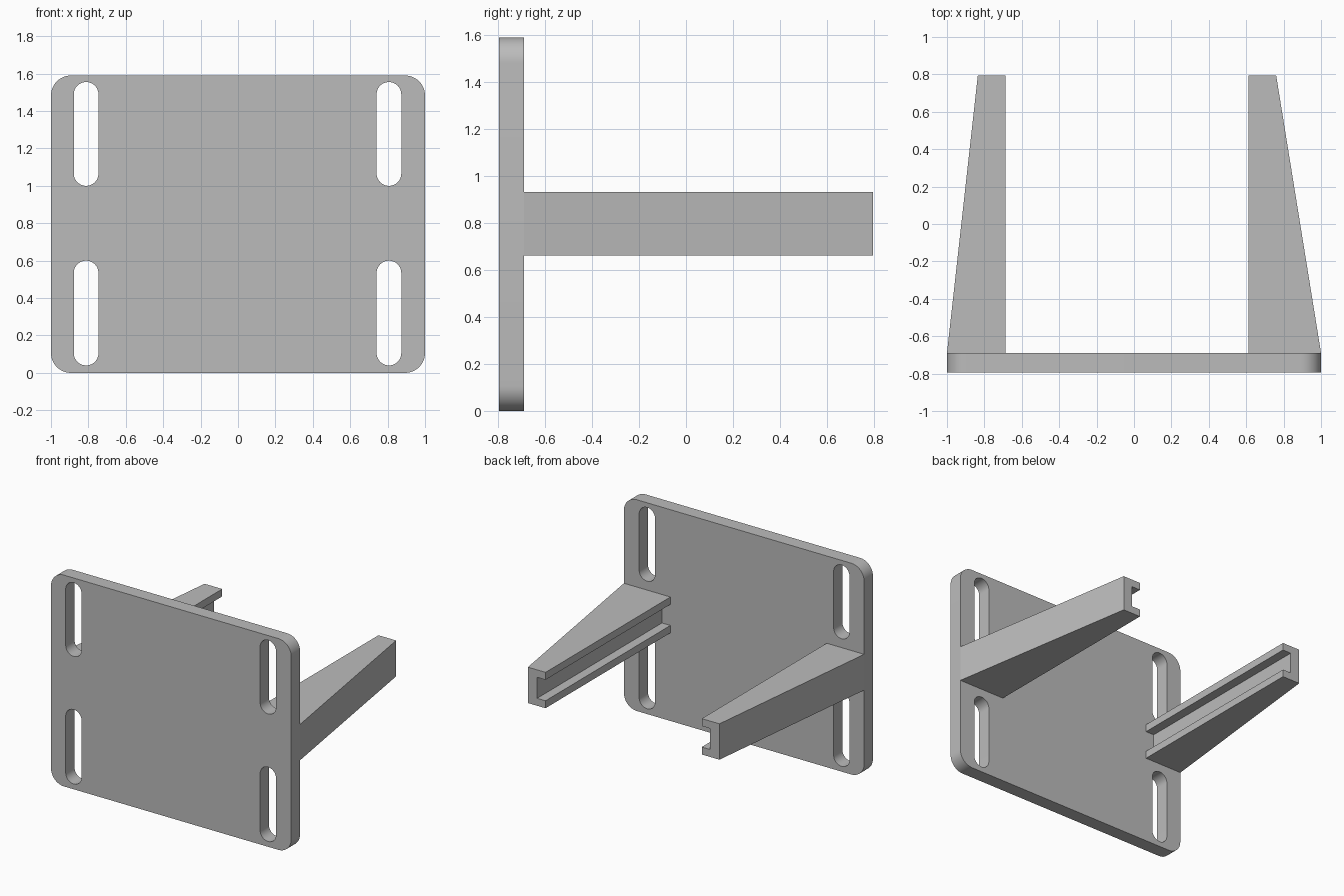
import bpy
import bmesh
from math import pi, cos, sin
from mathutils import Vector

cube = bpy.data.objects.get("Cube")
if cube:
    bpy.data.objects.remove(cube, do_unlink=True)

FRONT, PLATE_BACK, ARM_END = -0.795, -0.69, 0.795
HEIGHT = 1.59

grey = bpy.data.materials.new("plain grey")
grey.use_nodes = True
grey.diffuse_color = (0.5, 0.5, 0.5, 1)
grey.node_tree.nodes["Principled BSDF"].inputs["Base Color"].default_value = (0.5, 0.5, 0.5, 1)


def finish(name, bm):
    bmesh.ops.recalc_face_normals(bm, faces=bm.faces[:])
    mesh = bpy.data.meshes.new(name)
    bm.to_mesh(mesh)
    bm.free()
    mesh.materials.append(grey)
    obj = bpy.data.objects.new(name, mesh)
    bpy.context.collection.objects.link(obj)
    bpy.ops.object.select_all(action="DESELECT")
    obj.select_set(True)
    bpy.context.view_layer.objects.active = obj
    bpy.ops.object.shade_smooth_by_angle(angle=pi / 6)
    return obj


def rounded_loop(bm, x0, x1, z0, z1, radius, steps=12):
    """Closed edge loop of a rounded rectangle on the front plane."""
    centres = [(x1 - radius, z1 - radius), (x0 + radius, z1 - radius),
               (x0 + radius, z0 + radius), (x1 - radius, z0 + radius)]
    verts = []
    for corner, (cx, cz) in enumerate(centres):
        for i in range(steps + 1):
            a = (corner + i / steps) * pi / 2
            p = Vector((cx + radius * cos(a), FRONT, cz + radius * sin(a)))
            if not verts or (verts[-1].co - p).length > 1e-4:
                verts.append(bm.verts.new(p))
    if (verts[0].co - verts[-1].co).length < 1e-4:
        bm.verts.remove(verts.pop())
    return [bm.edges.new((v, verts[i - 1])) for i, v in enumerate(verts)]


# Mounting plate with four slots
bm = bmesh.new()
edges = rounded_loop(bm, -1, 1, 0, HEIGHT, 0.107)
for cx in (-0.812, 0.807):
    for z0, z1 in ((0.04, 0.6), (1.0, 1.555)):
        edges += rounded_loop(bm, cx - 0.066, cx + 0.066, z0, z1, 0.0659)
bmesh.ops.triangle_fill(bm, edges=edges, use_beauty=True, normal=(0, -1, 0))
extruded = bmesh.ops.extrude_face_region(bm, geom=bm.faces[:])
bmesh.ops.translate(bm, vec=(0, PLATE_BACK - FRONT, 0),
                    verts=[g for g in extruded["geom"] if isinstance(g, bmesh.types.BMVert)])
finish("mounting_plate", bm)


def tapered_arm(name, inner, outer_root, outer_tip):
    """Tapered arm with a channel cut along its inner side."""
    bottom, top, lip, depth = 0.663, 0.933, 0.056, 0.07
    floor = inner + (depth if inner > 0 else -depth)
    bm = bmesh.new()
    rings = []
    for y, outer in ((PLATE_BACK, outer_root), (ARM_END, outer_tip)):
        section = [(outer, bottom), (outer, top), (inner, top), (inner, top - lip),
                   (floor, top - lip), (floor, bottom + lip),
                   (inner, bottom + lip), (inner, bottom)]
        rings.append([bm.verts.new((x, y, z)) for x, z in section])
    root, tip = rings
    bm.faces.new(root)
    bm.faces.new(tip)
    for i in range(len(root)):
        bm.faces.new((root[i - 1], root[i], tip[i], tip[i - 1]))
    finish(name, bm)


# Channelled arms
tapered_arm("left_arm", 0.613, 1.0, 0.76)
tapered_arm("right_arm", -0.688, -1.0, -0.835)
